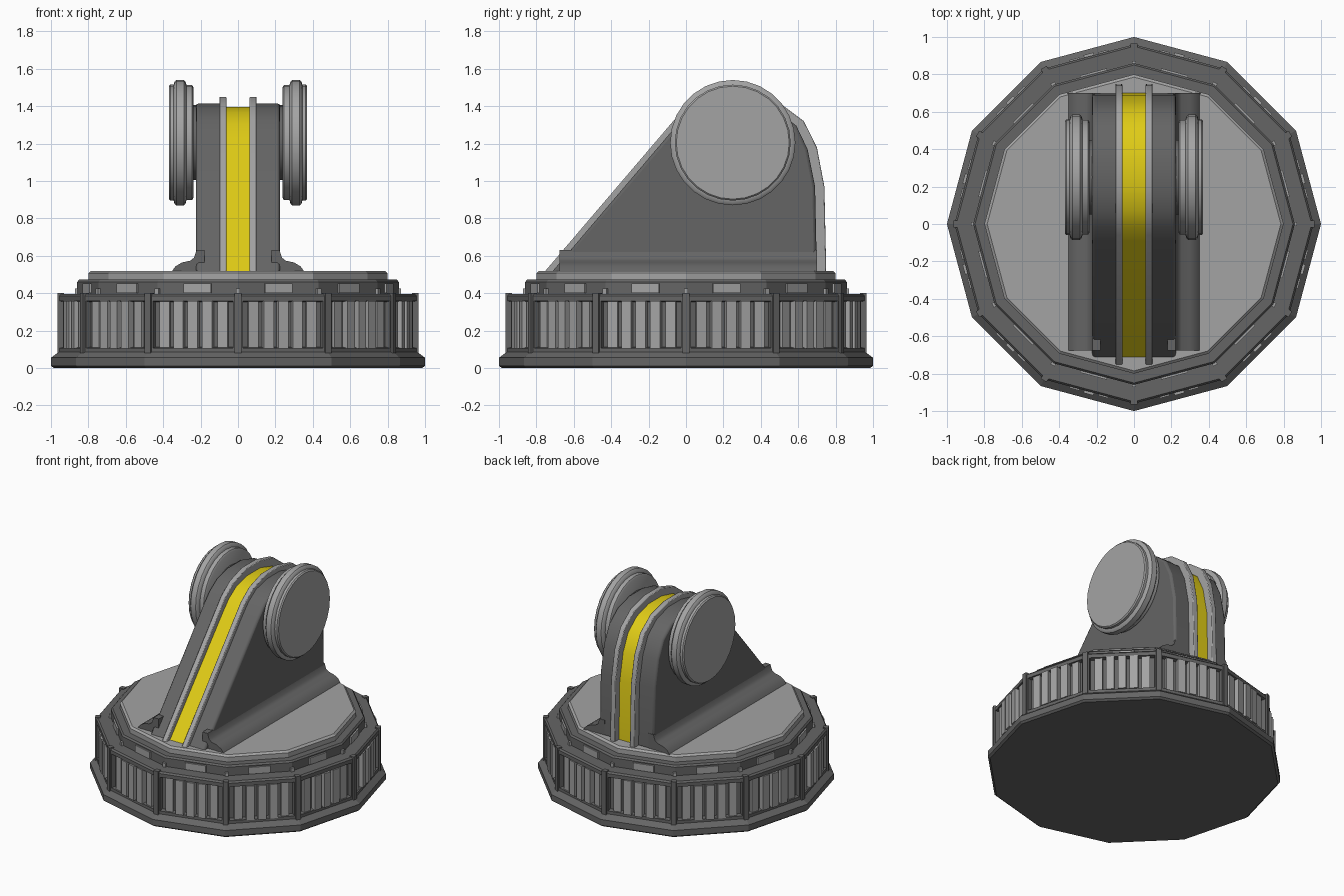
import bpy, bmesh, math
from mathutils import Matrix, Vector

cube = bpy.data.objects.get("Cube")
if cube:
    bpy.data.objects.remove(cube, do_unlink=True)


def material(name, r, g, b):
    m = bpy.data.materials.new(name)
    m.use_nodes = True
    m.diffuse_color = (r, g, b, 1)
    m.node_tree.nodes["Principled BSDF"].inputs["Base Color"].default_value = (r, g, b, 1)
    return m


DARK = material("dark grey", 0.13, 0.13, 0.13)
LIGHT = material("light grey", 0.37, 0.37, 0.37)
YELLOW = material("yellow", 0.74, 0.6, 0.008)
SIDES = 12
STEP = math.tau / SIDES


def finish(bm, name, mat, bevel=0, mirror=False, smooth=False):
    bmesh.ops.recalc_face_normals(bm, faces=bm.faces)
    mesh = bpy.data.meshes.new(name)
    bm.to_mesh(mesh)
    bm.free()
    mesh.materials.append(mat)
    obj = bpy.data.objects.new(name, mesh)
    bpy.context.collection.objects.link(obj)
    if bevel:
        mod = obj.modifiers.new("Bevel", "BEVEL")
        mod.width = bevel
        mod.segments = 2
        mod.limit_method = "ANGLE"
        mod.angle_limit = math.radians(50)
    if mirror:
        obj.modifiers.new("Mirror", "MIRROR")
    if smooth:
        bpy.ops.object.select_all(action="DESELECT")
        obj.select_set(True)
        bpy.context.view_layer.objects.active = obj
        bpy.ops.object.shade_smooth_by_angle(angle=math.radians(35))
    return obj


def lathe(profile, sides, matrix=Matrix()):
    """Closed solid of revolution from (radius, height) points."""
    bm = bmesh.new()
    rings = [[bm.verts.new(matrix @ Vector((r * math.cos(i * math.tau / sides),
                                            r * math.sin(i * math.tau / sides), h)))
              for i in range(sides)] for r, h in profile]
    for low, high in zip(rings, rings[1:]):
        for i in range(sides):
            j = (i + 1) % sides
            bm.faces.new((low[i], low[j], high[j], high[i]))
    bm.faces.new(rings[0])
    bm.faces.new(rings[-1])
    return bm


def prism(points, start, end):
    """Extrude 3D outline points by the vector from start to end."""
    bm = bmesh.new()
    face = bm.faces.new([bm.verts.new(Vector(p) + Vector(start)) for p in points])
    out = bmesh.ops.extrude_face_region(bm, geom=[face])
    moved = [v for v in out["geom"] if isinstance(v, bmesh.types.BMVert)]
    bmesh.ops.translate(bm, verts=moved, vec=Vector(end) - Vector(start))
    return bm


def side_prism(outline, x0, x1):
    return prism([(0, y, z) for y, z in outline], (x0, 0, 0), (x1, 0, 0))


def ring_boxes(name, mat, offsets, width, r0, r1, z0, z1, half_step):
    """Boxes repeated around the base; offsets are sideways shifts and push-backs."""
    bm = bmesh.new()
    for i in range(SIDES):
        turn = Matrix.Rotation((i + half_step) * STEP, 4, "Z")
        for shift, back in offsets:
            place = Matrix.Translation(((r0 + r1 - back) / 2, shift, (z0 + z1) / 2))
            size = Matrix.Diagonal((r1 - back - r0, width, z1 - z0, 1))
            bmesh.ops.create_cube(bm, size=1, matrix=turn @ place @ size)
    return finish(bm, name, mat)


# Twelve-sided base: foot lip, panelled wall, stepped tier, top plate
finish(lathe([(0.985, 0), (1, 0.012), (1, 0.055), (0.96, 0.085)], SIDES), "base_lip", DARK)

wall = lathe([(0.96, 0.08), (0.96, 0.385), (0.95, 0.397)], SIDES)
bmesh.ops.recalc_face_normals(wall, faces=wall.faces)
panels = [f for f in wall.faces if abs(f.normal.z) < 0.1]
bmesh.ops.inset_individual(wall, faces=panels, thickness=0.038, depth=0)
bmesh.ops.inset_individual(wall, faces=panels, thickness=0.008, depth=-0.03)
finish(wall, "base_wall", DARK)

finish(lathe([(0.86, 0.39), (0.86, 0.46), (0.85, 0.472)], SIDES), "upper_tier", DARK)
finish(lathe([(0.8, 0.465), (0.8, 0.507), (0.785, 0.52)], SIDES), "top_plate", LIGHT)

# Ribs, corner strips, tier plates and corner clips
ribs = [(k * 0.08, 0.006 * k * k) for k in range(-2, 3)]
ring_boxes("grip_ribs", LIGHT, ribs, 0.055, 0.885, 0.942, 0.105, 0.358, 0.5)
ring_boxes("corner_strips", DARK, [(0, 0)], 0.036, 0.93, 0.966, 0.08, 0.402, 0)
ring_boxes("tier_plates", LIGHT, [(0, 0)], 0.15, 0.82, 0.842, 0.402, 0.452, 0.5)
ring_boxes("corner_clips", LIGHT, [(0, 0)], 0.024, 0.845, 0.872, 0.392, 0.425, 0)

# Upright arm: two dark cheeks, a yellow core and two light rails
arm = [(-0.72, 0.51), (-0.09, 1.25), (-0.02, 1.325), (0.07, 1.385), (0.2, 1.415),
       (0.35, 1.415), (0.49, 1.375), (0.59, 1.295), (0.65, 1.17), (0.69, 0.97), (0.7, 0.51)]
rail = [(-0.76, 0.51), (-0.06, 1.33), (0.04, 1.405), (0.18, 1.45), (0.35, 1.45),
        (0.51, 1.41), (0.63, 1.32), (0.7, 1.18), (0.74, 0.97), (0.75, 0.51)]
core = [(y, z - 0.02 if z > 0.6 else z) for y, z in arm]
finish(side_prism(arm, 0.07, 0.225), "arm_cheeks", DARK, bevel=0.015, mirror=True, smooth=True)
finish(side_prism(core, -0.07, 0.07), "arm_core", YELLOW, smooth=True)
finish(side_prism(rail, 0.062, 0.1), "arm_rails", LIGHT, bevel=0.005, mirror=True, smooth=True)

# Flared feet along both sides of the arm
flare = [(0.18, 0.515), (0.355, 0.515), (0.335, 0.543), (0.3, 0.564), (0.255, 0.574),
         (0.235, 0.59), (0.222, 0.63), (0.18, 0.63)]
finish(prism([(x, 0, z) for x, z in flare], (0, -0.675, 0), (0, 0.7, 0)),
       "arm_feet", DARK, mirror=True, smooth=True)

# Round end discs on short hubs
axle = Matrix.Translation((0, 0.25, 1.205)) @ Matrix.Rotation(math.pi / 2, 4, "Y")
disc = [(0.295, 0.238), (0.307, 0.245), (0.307, 0.275), (0.325, 0.28), (0.335, 0.29),
        (0.335, 0.33), (0.325, 0.34), (0.31, 0.344), (0.31, 0.362), (0.302, 0.37)]
finish(lathe(disc, 28, axle), "end_discs", LIGHT, mirror=True, smooth=True)
finish(lathe([(0.2, 0.2), (0.2, 0.25)], 28, axle), "disc_hubs", DARK, mirror=True, smooth=True)
